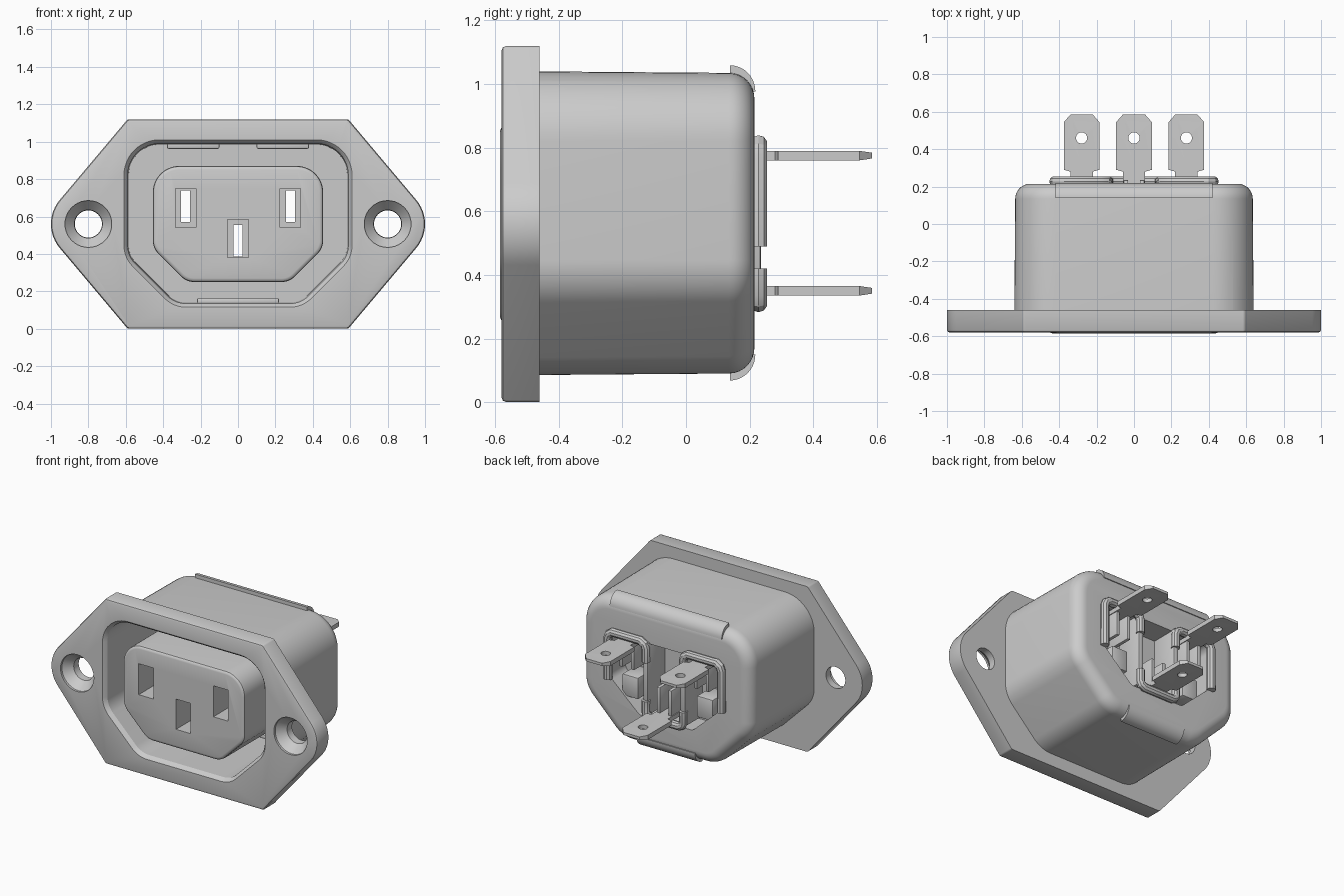
import bpy, bmesh
from math import pi, sin, cos, tan
from mathutils import Vector, Matrix

if "Cube" in bpy.data.objects:
    bpy.data.objects.remove(bpy.data.objects["Cube"])


def finish(name, bm):
    bmesh.ops.recalc_face_normals(bm, faces=bm.faces)
    me = bpy.data.meshes.new(name)
    bm.to_mesh(me)
    bm.free()
    ob = bpy.data.objects.new(name, me)
    bpy.context.collection.objects.link(ob)
    return ob


def outline(half, inset=0.0, seg=12):
    """Rounded symmetric polygon from its right half (x, z, radius), bottom to top."""
    pts = half + [(-x, z, r) for x, z, r in reversed(half) if x > 0]
    out = []
    for i, (x, z, r) in enumerate(pts):
        p = Vector((x, z))
        d1 = (p - Vector(pts[i - 1][:2])).normalized()
        d2 = (Vector(pts[(i + 1) % len(pts)][:2]) - p).normalized()
        n1, n2 = Vector((-d1.y, d1.x)), Vector((-d2.y, d2.x))
        v = p + (n1 + n2) / (1 + n1.dot(n2)) * inset
        turn = d1.angle(d2)
        r = max(r - inset, 0.008)
        c = v - d1 * r * tan(turn / 2) + n1 * r
        out += [c - Matrix.Rotation(turn * k / seg, 2) @ n1 * r for k in range(seg + 1)]
    return out


def circle(cx, cz, r, n=40):
    return [(cx + r * cos(2 * pi * k / n), cz + r * sin(2 * pi * k / n)) for k in range(n)]


def loft(name, sections):
    """Solid through (y, outline) sections, capped at both ends."""
    bm = bmesh.new()
    rings = [[bm.verts.new((p[0], y, p[1])) for p in pts] for y, pts in sections]
    for a, b in zip(rings, rings[1:]):
        for k in range(len(a)):
            j = (k + 1) % len(a)
            bm.faces.new((a[k], a[j], b[j], b[k]))
    bm.faces.new(rings[0])
    bm.faces.new(rings[-1])
    return finish(name, bm)


def box(name, x0, x1, y0, y1, z0, z1, bevel=0.0):
    bm = bmesh.new()
    bmesh.ops.create_cube(bm, size=1)
    for v in bm.verts:
        v.co = ((x0 + x1) / 2 + v.co.x * (x1 - x0), (y0 + y1) / 2 + v.co.y * (y1 - y0),
                (z0 + z1) / 2 + v.co.z * (z1 - z0))
    if bevel:
        bmesh.ops.bevel(bm, geom=bm.edges[:], offset=bevel, segments=2, affect='EDGES', profile=0.5)
    return finish(name, bm)


def extrude(name, pts, vec):
    bm = bmesh.new()
    f = bm.faces.new([bm.verts.new(p) for p in pts])
    ext = bmesh.ops.extrude_face_region(bm, geom=[f])['geom']
    bmesh.ops.translate(bm, vec=vec, verts=[g for g in ext if isinstance(g, bmesh.types.BMVert)])
    return finish(name, bm)


def boolean(ob, tool, op='DIFFERENCE', keep=False):
    mod = ob.modifiers.new(op, 'BOOLEAN')
    mod.operation, mod.object, mod.solver = op, tool, 'EXACT'
    bpy.context.view_layer.objects.active = ob
    bpy.ops.object.modifier_apply(modifier=mod.name)
    if not keep:
        bpy.data.objects.remove(tool)


# Half outlines: mounting flange, cavity, central plug, rear pocket
FLANGE = [(0.59, 0, 0.02), (1.0615, 0.56, 0.2), (0.59, 1.12, 0.02)]
CAVITY = [(0.34, 0.125, 0.15), (0.6, 0.385, 0.15), (0.6, 1.0, 0.18)]
PLUG = [(0.275, 0.25, 0.1), (0.455, 0.43, 0.1), (0.455, 0.87, 0.14)]
POCKET = [(0.2, 0.3, 0.04), (0.42, 0.5, 0.06), (0.42, 0.8, 0.05)]

# Housing: flange joined with a round-backed body
housing = loft("housing", [(y, outline(FLANGE, i)) for y, i in
                           [(-0.58, 0.015), (-0.576, 0.005), (-0.565, 0), (-0.46, 0)]])
back = [(0.135 + 0.08 * sin(a), -0.035 + 0.08 * (1 - cos(a))) for a in [k * pi / 16 for k in range(9)]]
body = loft("body", [(y, outline(CAVITY, i)) for y, i in [(-0.5, -0.04)] + back])
boolean(housing, body, 'UNION')

# Front cavity with softened lip
boolean(housing, loft("cavity_cutter", [(y, outline(CAVITY, i)) for y, i in
        [(-0.62, -0.01), (-0.58, -0.01), (-0.57, 0), (-0.555, 0.01), (0.13, 0.015)]]))

# Countersunk screw holes
for s in (-1, 1):
    boolean(housing, loft("screw_cutter", [(y, circle(s * 0.8, 0.56, r)) for y, r in
            [(-0.62, 0.125), (-0.565, 0.125), (-0.51, 0.075), (-0.4, 0.07)]]))

# Central plug, then the rear pocket cut from both parts
plug = loft("plug", [(y, outline(PLUG, i)) for y, i in
                     [(-0.585, 0.02), (-0.582, 0.01), (-0.575, 0.003), (-0.56, 0), (0.19, 0)]])
pocket = loft("pocket_cutter", [(0.05, outline(POCKET)), (0.3, outline(POCKET))])
boolean(housing, pocket, keep=True)
boolean(plug, pocket)

# Slots: wide mouth, narrow through passage; (x, mouth low/high, passage low/high, tab height)
TERMINALS = [(-0.28, 0.54, 0.75, 0.57, 0.74, 0.775), (0.28, 0.54, 0.75, 0.57, 0.74, 0.775),
             (0, 0.38, 0.585, 0.385, 0.555, 0.35)]
for x, z0, z1, p0, p1, zt in TERMINALS:
    boolean(plug, box("slot_cutter", x - 0.055, x + 0.055, -0.7, -0.3, z0, z1))
    boolean(plug, box("slot_cutter", x - 0.024, x + 0.024, -0.4, 0.15, p0, p1))

# Solder tabs with pierced, tapered tips, plus paired contact plates
for i, (x, z0, z1, p0, p1, zt) in enumerate(TERMINALS):
    side = [(0.06, 0.02), (0.06, 0.28), (0.095, 0.29), (0.095, 0.545), (0.06, 0.585)]
    ring = [(x + a, y, zt - 0.015) for a, y in side] + [(x - a, y, zt - 0.015) for a, y in reversed(side)]
    tab = extrude("terminal_tab_%d" % i, ring, (0, 0, 0.03))
    for v in tab.data.vertices:
        if v.co.y > 0.56:
            v.co.z = zt + (v.co.z - zt) * 0.6
    hole = extrude("hole_cutter", [(a, b, zt - 0.1) for a, b in circle(x, 0.46, 0.03, 24)], (0, 0, 0.2))
    boolean(tab, hole)
    for s in (-1, 1):
        cx = x + s * 0.043
        box("contact_plate_%d" % i, cx - 0.012, cx + 0.012, 0.02, 0.235,
            min(zt, p0 + 0.03), max(zt, p1 - 0.02), 0.004)


# Raised rims around the terminals on the back face
def rim(name, pts):
    cu = bpy.data.curves.new(name, 'CURVE')
    cu.dimensions, cu.bevel_depth, cu.bevel_resolution, cu.use_fill_caps = '3D', 0.028, 3, True
    sp = cu.splines.new('POLY')
    sp.points.add(len(pts) - 1)
    for p, (x, z) in zip(sp.points, pts):
        p.co = (x, 0.228, z, 1)
    ob = bpy.data.objects.new(name, cu)
    bpy.context.collection.objects.link(ob)
    bpy.ops.object.select_all(action='DESELECT')
    ob.select_set(True)
    bpy.context.view_layer.objects.active = ob
    bpy.ops.object.convert(target='MESH')


for s in (-1, 1):
    rim("upper_rim", [(s * x, z) for x, z in [(0.425, 0.49), (0.425, 0.77), (0.415, 0.795), (0.39, 0.812),
                                              (0.18, 0.812), (0.15, 0.795), (0.14, 0.77), (0.14, 0.68)]])
    # divider walls and blocks inside the pocket
    box("pocket_divider", s * 0.14 - 0.018, s * 0.14 + 0.018, 0.04, 0.235, 0.32, 0.81, 0.006)
    box("pocket_block", s * 0.28 - 0.06, s * 0.28 + 0.06, 0.04, 0.2, 0.39, 0.535, 0.008)
    # pads on the cavity floor
    box("upper_floor_pad", s * 0.24 - 0.14, s * 0.24 + 0.14, 0.04, 0.14, 0.962, 0.995, 0.008)
lower = [(0.14, 0.42), (0.14, 0.34), (0.13, 0.32), (0.11, 0.31)]
rim("lower_rim", lower + [(-x, z) for x, z in reversed(lower)])
box("lower_floor_pad", -0.22, 0.22, 0.04, 0.14, 0.13, 0.163, 0.008)

# Curved latch covers over the rear top and bottom edges
for name, w, zc, s in (("top_latch", 0.42, 0.977, 1), ("bottom_latch", 0.22, 0.15, -1)):
    arc = [(-w, 0.138 + 0.08 * sin(a), zc + s * 0.082 * cos(a)) for a in [k * pi / 20 for k in range(11)]]
    extrude(name, arc + [(-w, 0.138, zc)], (2 * w, 0, 0))

# Smooth shading with crisp edges
for ob in bpy.context.scene.objects:
    bpy.ops.object.select_all(action='DESELECT')
    ob.select_set(True)
    bpy.context.view_layer.objects.active = ob
    bpy.ops.object.shade_smooth_by_angle(angle=0.52)
